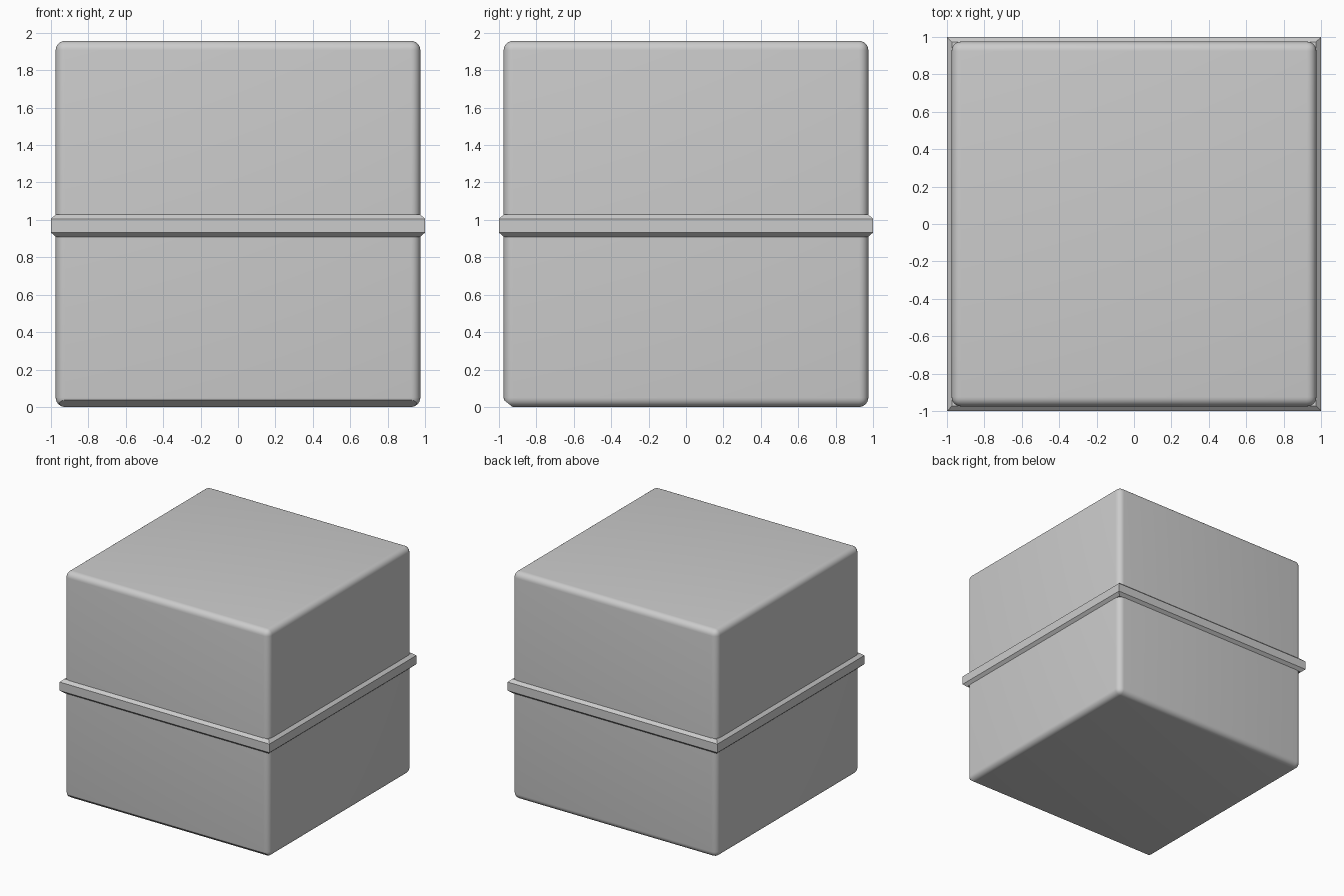
import bpy, bmesh

if "Cube" in bpy.data.objects:
    bpy.data.objects.remove(bpy.data.objects["Cube"])

HALF, HEIGHT, ROUND = 0.975, 1.957, 0.05


def make_object(name, bm):
    bmesh.ops.recalc_face_normals(bm, faces=bm.faces)
    mesh = bpy.data.meshes.new(name)
    bm.to_mesh(mesh)
    bm.free()
    obj = bpy.data.objects.new(name, mesh)
    bpy.context.collection.objects.link(obj)
    return obj


# Box body with rounded edges
bm = bmesh.new()
bmesh.ops.create_cube(bm, size=1)
bmesh.ops.scale(bm, vec=(2 * HALF, 2 * HALF, HEIGHT), verts=bm.verts)
bmesh.ops.translate(bm, vec=(0, 0, HEIGHT / 2), verts=bm.verts)
bmesh.ops.bevel(bm, geom=bm.edges[:], offset=ROUND, segments=6, profile=0.5,
                affect='EDGES', clamp_overlap=True)
# Flat chamfer on the lower front edge
cut = bmesh.ops.bisect_plane(bm, geom=bm.verts[:] + bm.edges[:] + bm.faces[:],
                             plane_co=(0, -HALF, 0.038), plane_no=(0, -0.04, -0.05),
                             clear_outer=True)
rim = [e for e in cut['geom_cut'] if isinstance(e, bmesh.types.BMEdge)]
bmesh.ops.holes_fill(bm, edges=rim, sides=0)
body = make_object("box_body", bm)

bpy.context.view_layer.objects.active = body
body.select_set(True)
bpy.ops.object.shade_smooth_by_angle(angle=0.42)

# Raised band: chamfered profile (half width, height) swept round a square
profile = [(0.94, 0.908), (0.973, 0.908), (1.0, 0.932),
           (1.0, 1.006), (0.973, 1.03), (0.94, 1.03)]
bm = bmesh.new()
loops = [[bm.verts.new((sx * r, sy * r, z)) for r, z in profile]
         for sx, sy in ((-1, -1), (1, -1), (1, 1), (-1, 1))]
for i, a in enumerate(loops):
    b = loops[(i + 1) % 4]
    for j in range(len(profile)):
        k = (j + 1) % len(profile)
        bm.faces.new((a[j], b[j], b[k], a[k]))
make_object("middle_band", bm)
